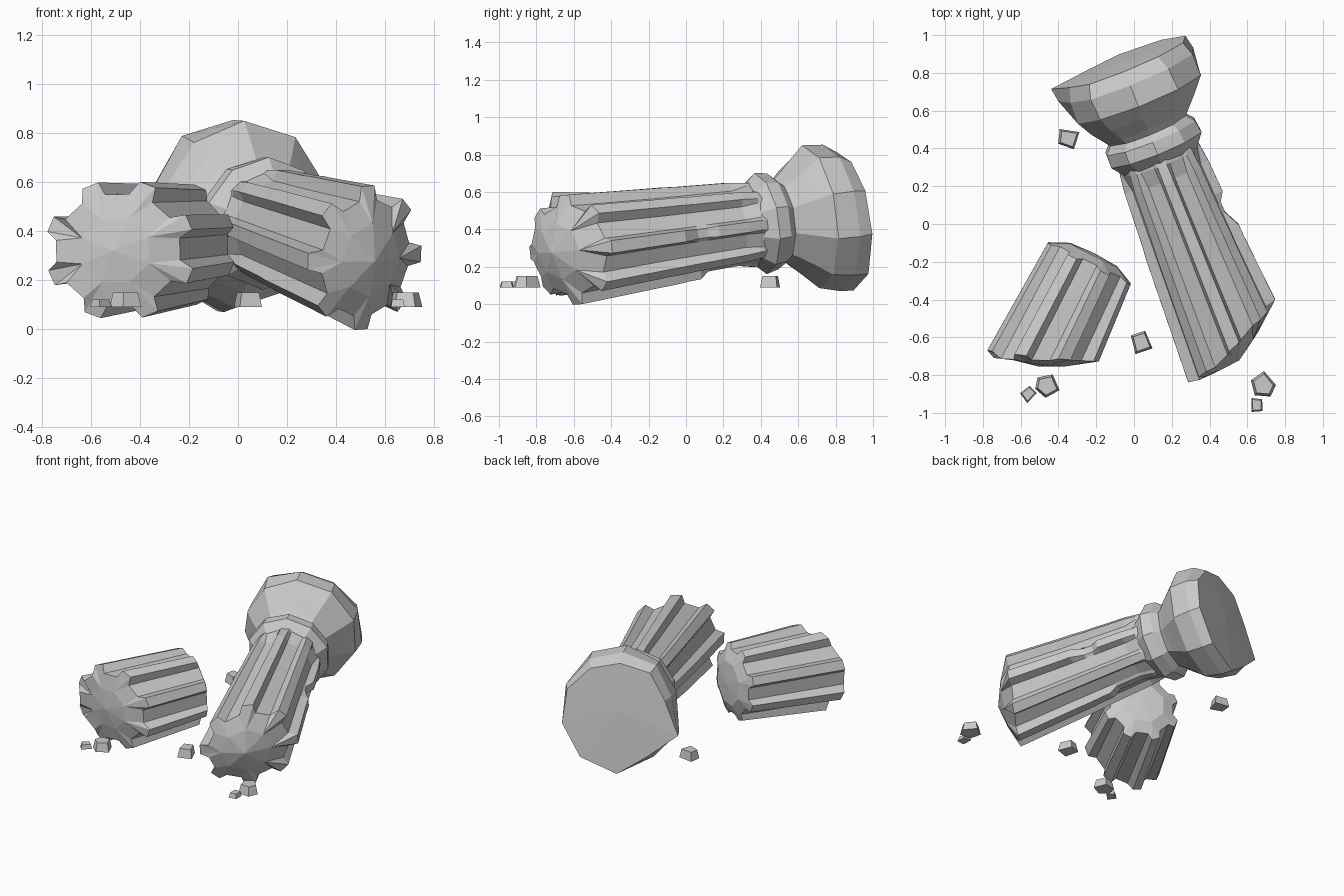
import bpy, bmesh, random
from math import sin, cos, radians, pi
from mathutils import Vector

if "Cube" in bpy.data.objects:
    bpy.data.objects.remove(bpy.data.objects["Cube"])

random.seed(4)
TEETH = 8


def loft(name, origin, axis, rings, cap0=None, cap1=None):
    """Rings are lists of (angle, radius, distance along axis); caps are apex distances."""
    a = Vector(axis).normalized()
    u = Vector((0, 0, 1)).cross(a).normalized()
    v = a.cross(u)
    o = Vector(origin)
    bm = bmesh.new()
    vs = [[bm.verts.new(o + a * s + (u * cos(t) + v * sin(t)) * r) for t, r, s in ring]
          for ring in rings]
    n = len(vs[0])
    for r0, r1 in zip(vs, vs[1:]):
        for i in range(n):
            j = (i + 1) % n
            bm.faces.new((r0[i], r0[j], r1[j], r1[i]))
    for ring, apex in ((vs[0], cap0), (vs[-1], cap1)):
        if apex is not None:
            c = bm.verts.new(o + a * apex)
            for i in range(n):
                bm.faces.new((ring[i], ring[(i + 1) % n], c))
    bmesh.ops.recalc_face_normals(bm, faces=bm.faces)
    me = bpy.data.meshes.new(name)
    bm.to_mesh(me)
    bm.free()
    ob = bpy.data.objects.new(name, me)
    bpy.context.collection.objects.link(ob)
    return ob


def fluted(s, outer, root, phase=0, skew=0, recess=0, chips=()):
    """Cross-section with raised ribs; skew slants the cut, chips wear down given ribs."""
    ring = []
    for k in range(TEETH):
        c = phase + 2 * pi * k / TEETH
        ro = root + 0.012 if k in chips else outer
        for d, r in ((-11.5, root), (-6.5, ro), (6.5, ro), (11.5, root)):
            t = c + radians(d)
            back = recess if r == ro else 0
            ring.append((t, r, s - skew * cos(t) - back))
    return ring


def dome(s, r, phase=0, skew=0):
    """Coarse eight-sided ring inside a broken end, matching the rib layout."""
    return [(phase + 2 * pi * k / TEETH + radians(d), r, s - skew * cos(phase + 2 * pi * k / TEETH))
            for k in range(TEETH) for d in (-0.3, -0.1, 0.1, 0.3)]


# Fallen column shaft with slanted broken end
A, AXIS = (0.12, 0.38, 0.43), (0.37, -0.93, -0.13)
loft("broken_shaft", A, AXIS, [
    fluted(-0.02, 0.215, 0.21),
    fluted(0.05, 0.228, 0.215),
    fluted(0.14, 0.240, 0.198, chips=(6,)),
    fluted(0.32, 0.250, 0.205, chips=(6,)),
    fluted(0.37, 0.253, 0.207, chips=(0,)),
    fluted(0.43, 0.256, 0.209, chips=(0,)),
    fluted(0.52, 0.264, 0.213),
    fluted(0.60, 0.268, 0.216),
    fluted(1.09, 0.297, 0.240, skew=0.12, recess=0.01),
    dome(1.15, 0.15, skew=0.06),
], cap0=-0.02, cap1=1.195)


# Neck ring and flared capital, ten sided
def round_ring(s, r, left=0, low=0, chips=None):
    ring = []
    for k in range(10):
        t = radians(90 + 36 * k)
        rr = r - low * sin(t) - left * max(0, -cos(t)) + random.uniform(-0.005, 0.005)
        ring.append((t, rr - (chips or {}).get(k, 0), s))
    return ring


loft("neck_ring", A, AXIS, [
    round_ring(0.05, 0.212), round_ring(-0.02, 0.270),
    round_ring(-0.09, 0.262), round_ring(-0.14, 0.215)], cap0=0.05, cap1=-0.14)
loft("capital", A, AXIS, [
    round_ring(-0.12, 0.22), round_ring(-0.16, 0.25), round_ring(-0.23, 0.315, left=0.01),
    round_ring(-0.31, 0.385, left=0.035),
    round_ring(-0.43, 0.395, low=0.02, chips={2: 0.05, 4: 0.03}),
    round_ring(-0.505, 0.375, left=-0.02, low=0.055, chips={2: 0.06, 4: 0.08})],
    cap0=-0.12, cap1=-0.515)

# Separate fluted drum piece, domed at both ends
PH = radians(22.5)
loft("broken_drum", (-0.23, -0.195, 0.345), (-0.447, -0.894, -0.04), [
    dome(-0.035, 0.15, PH),
    fluted(0.0, 0.255, 0.215, PH, recess=-0.015),
    fluted(0.58, 0.288, 0.232, PH, skew=0.11, recess=0.02),
    dome(0.605, 0.14, PH, skew=0.05),
], cap0=-0.045, cap1=0.625)

# Rubble chunks: small tapered irregular stones
for i, (x, y, r, n, h, spin) in enumerate([
        (-0.345, 0.455, 0.072, 4, 0.06, 0.6), (0.04, -0.625, 0.07, 4, 0.06, 1.2),
        (-0.46, -0.855, 0.07, 5, 0.06, 1.0), (-0.56, -0.90, 0.048, 4, 0.03, 0.0),
        (0.685, -0.85, 0.075, 5, 0.06, 0.1), (0.65, -0.957, 0.046, 4, 0.03, 0.8)]):
    outline = [(spin + 2 * pi * k / n + random.uniform(-.2, .2), r * random.uniform(.88, 1.02))
               for k in range(n)]
    bm = bmesh.new()
    lo, hi = ([bm.verts.new((x + cos(t) * q * f, y + sin(t) * q * f, z)) for t, q in outline]
              for f, z in ((1, 0.09), (0.78, 0.09 + h)))
    bm.faces.new(lo[::-1])
    bm.faces.new(hi)
    for k in range(n):
        j = (k + 1) % n
        bm.faces.new((lo[k], lo[j], hi[j], hi[k]))
    me = bpy.data.meshes.new("rubble")
    bm.to_mesh(me)
    bm.free()
    bpy.context.collection.objects.link(bpy.data.objects.new(f"rubble_{i + 1}", me))
